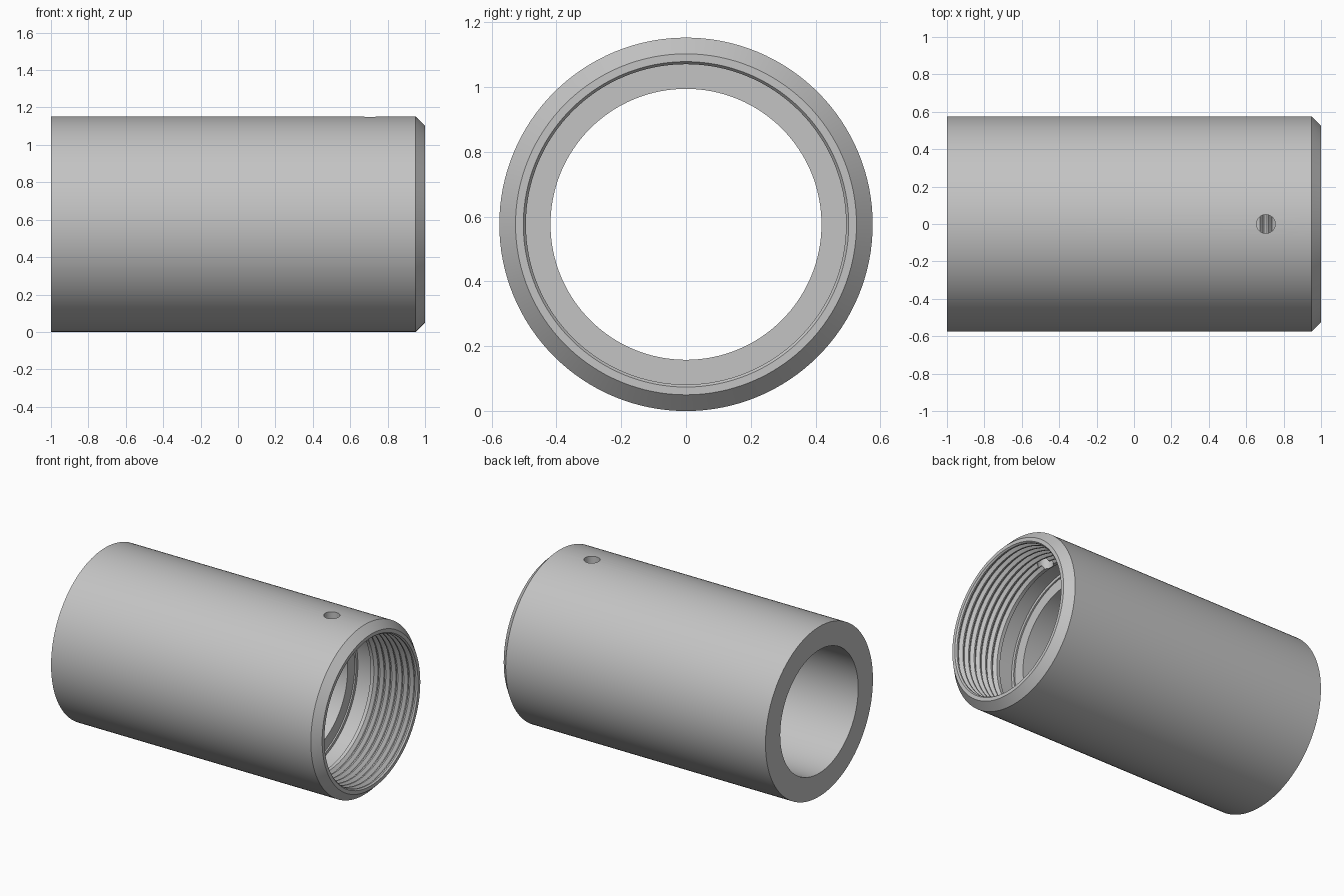
import bpy, bmesh, math
from mathutils import Matrix

cube = bpy.data.objects.get("Cube")
if cube:
    bpy.data.objects.remove(cube, do_unlink=True)

SEGMENTS = 128
RADIUS = 0.576
BORE = 0.418
CREST, ROOT = 0.494, 0.514
PITCH, TURNS = 0.045, 7

steel = bpy.data.materials.new("grey steel")
steel.use_nodes = True
colour = (0.55, 0.55, 0.55, 1)
steel.diffuse_color = colour
steel.node_tree.nodes["Principled BSDF"].inputs["Base Color"].default_value = colour


def add_object(name, bm):
    mesh = bpy.data.meshes.new(name)
    bm.to_mesh(mesh)
    bm.free()
    mesh.materials.append(steel)
    obj = bpy.data.objects.new(name, mesh)
    bpy.context.collection.objects.link(obj)
    return obj


def lathe_x(name, profile):
    """Revolve a closed (x, radius) profile about the lengthwise axis."""
    bm = bmesh.new()
    rings = []
    for x, r in profile:
        ring = []
        for i in range(SEGMENTS):
            a = math.tau * i / SEGMENTS
            ring.append(bm.verts.new((x, r * math.cos(a), RADIUS + r * math.sin(a))))
        rings.append(ring)
    for k, ring in enumerate(rings):
        following = rings[(k + 1) % len(rings)]
        for i in range(SEGMENTS):
            j = (i + 1) % SEGMENTS
            bm.faces.new((ring[i], ring[j], following[j], following[i]))
    bmesh.ops.recalc_face_normals(bm, faces=bm.faces)
    return add_object(name, bm)


# Outer wall, chamfered end and lead-in
profile = [(-1, BORE), (-1, RADIUS), (0.95, RADIUS), (1, 0.526), (1, 0.502), (0.99, CREST)]
# Thread ridges inside the wide end
for t in range(TURNS):
    x = 0.98 - t * PITCH
    profile += [(x, CREST), (x - 0.016, ROOT), (x - 0.02, ROOT), (x - 0.036, CREST)]
# Relief groove and shoulder down to the plain bore
profile += [(0.65, CREST), (0.65, ROOT), (0.54, ROOT), (0.54, CREST), (0.53, CREST), (0.53, BORE)]
sleeve = lathe_x("threaded_sleeve", profile)

# Radial set screw hole through the top wall
bm = bmesh.new()
bmesh.ops.create_cone(bm, cap_ends=True, segments=48, radius1=0.05, radius2=0.05,
                      depth=0.4, matrix=Matrix.Translation((0.705, 0, 2 * RADIUS)))
cutter = add_object("hole_cutter", bm)
cutter.hide_render = True

bpy.ops.object.select_all(action="DESELECT")
bpy.context.view_layer.objects.active = sleeve
sleeve.select_set(True)
cut = sleeve.modifiers.new("set_screw_hole", "BOOLEAN")
cut.operation = "DIFFERENCE"
cut.solver = "EXACT"
cut.object = cutter
bpy.ops.object.modifier_apply(modifier=cut.name)
bpy.data.objects.remove(cutter, do_unlink=True)
bpy.ops.object.shade_smooth_by_angle(angle=math.radians(25))
